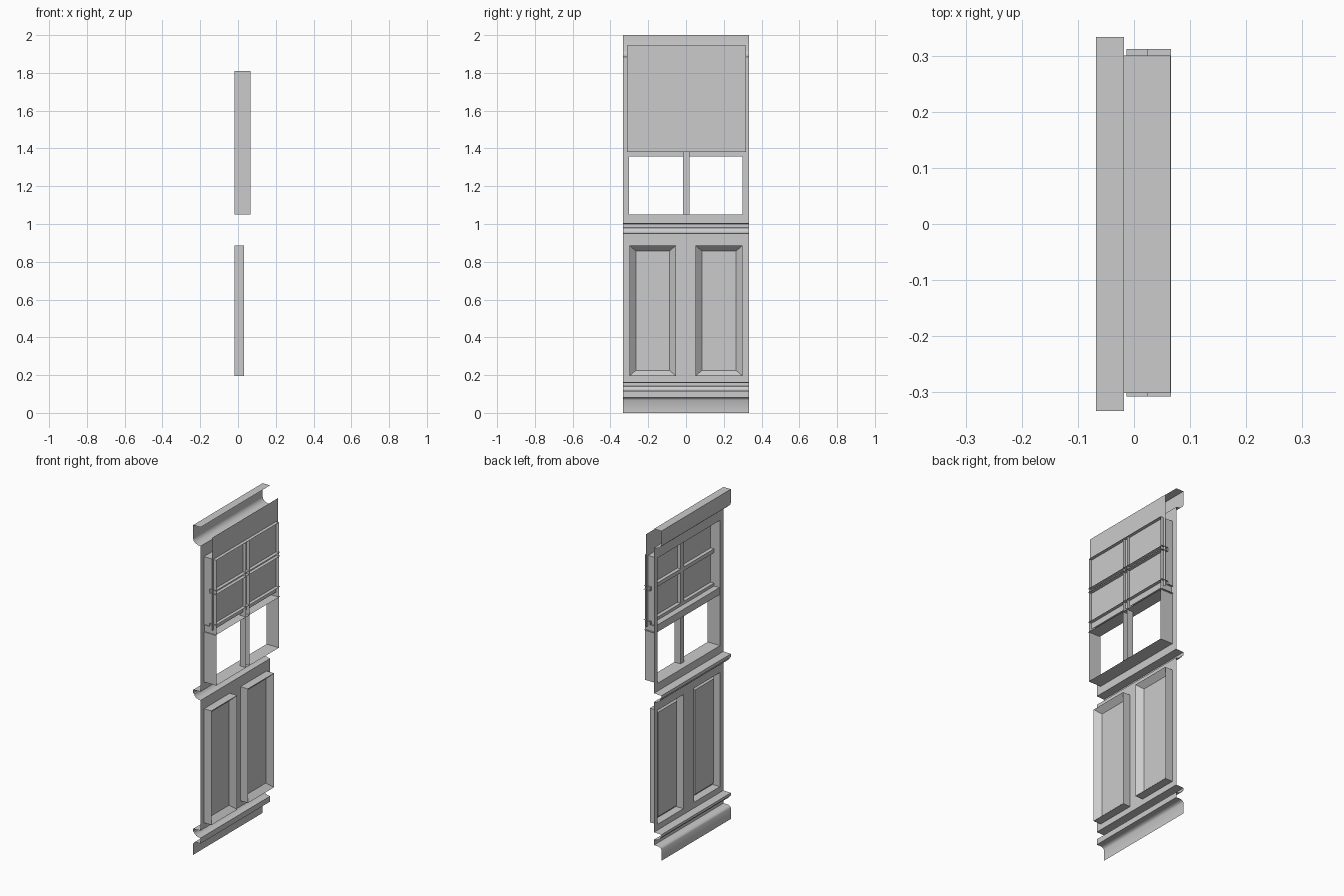
import bpy, bmesh

if "Cube" in bpy.data.objects:
    bpy.data.objects.remove(bpy.data.objects["Cube"])

WALL, OUT = -0.018, -0.068      # wall sheet and moulding faces (x)
HALF = 0.333                    # half width (y)


def finish(name, bm, smooth=False):
    bmesh.ops.remove_doubles(bm, verts=bm.verts, dist=1e-5)
    bmesh.ops.recalc_face_normals(bm, faces=bm.faces)
    me = bpy.data.meshes.new(name)
    bm.to_mesh(me)
    bm.free()
    ob = bpy.data.objects.new(name, me)
    bpy.context.collection.objects.link(ob)
    if smooth:
        bpy.ops.object.select_all(action='DESELECT')
        bpy.context.view_layer.objects.active = ob
        ob.select_set(True)
        bpy.ops.object.shade_smooth_by_angle(angle=0.6)
    return ob


def quad(bm, *pts):
    bm.faces.new([bm.verts.new(p) for p in pts])


def sweep(name, profile, y0=-HALF, y1=HALF, smooth=False):
    """Open (x, z) profile pulled along y."""
    bm = bmesh.new()
    for (xa, za), (xb, zb) in zip(profile, profile[1:]):
        quad(bm, (xa, y0, za), (xb, y0, zb), (xb, y1, zb), (xa, y1, za))
    return finish(name, bm, smooth)


def sheet(name, x, ys, zs, holes=()):
    """Flat wall sheet split at ys and zs, leaving out the hole cells."""
    bm = bmesh.new()
    for i in range(len(ys) - 1):
        for j in range(len(zs) - 1):
            if (i, j) not in holes:
                quad(bm, (x, ys[i], zs[j]), (x, ys[i + 1], zs[j]),
                     (x, ys[i + 1], zs[j + 1]), (x, ys[i], zs[j + 1]))
    return finish(name, bm)


def rings(name, loops, cap=False):
    """Bridge rectangles given as (x, y0, y1, z0, z1)."""
    bm = bmesh.new()
    pts = [[(x, a, c), (x, b, c), (x, b, d), (x, a, d)] for x, a, b, c, d in loops]
    for p, q in zip(pts, pts[1:]):
        for k in range(4):
            n = (k + 1) % 4
            quad(bm, p[k], p[n], q[n], q[k])
    if cap:
        quad(bm, *pts[-1])
    return finish(name, bm)


# mouldings, bottom to top
sweep("skirting", [(OUT, 0), (OUT, 0.068), (-0.062, 0.077), (-0.05, 0.082), (WALL, 0.082)], smooth=True)


def ledge(name, z0, z1):
    h = z1 - z0
    sweep(name, [(WALL, z0), (-0.032, z0 + 0.03 * h), (-0.047, z0 + 0.14 * h),
                 (-0.057, z0 + 0.32 * h), (-0.061, z0 + 0.55 * h), (OUT, z0 + 0.6 * h),
                 (OUT, z1 - 0.04 * h), (WALL, z1)], smooth=True)


ledge("dado_rail", 0.115, 0.16)
ledge("window_sill", 0.95, 1.003)
sweep("cornice", [(WALL, 1.885), (-0.036, 1.887), (-0.052, 1.894), (-0.064, 1.905),
                  (OUT, 1.918), (OUT, 2.0), (WALL, 2.0)], smooth=True)

# wall sheets between the mouldings
sheet("base_strip", WALL, [-HALF, HALF], [0.082, 0.115])
sheet("lower_wall", WALL, [-HALF, -0.3, -0.053, 0.05, 0.3, HALF],
      [0.16, 0.195, 0.887, 0.95], {(1, 1), (3, 1)})
sheet("upper_wall", WALL, [-HALF, -0.301, 0.3, HALF], [1.003, 1.05, 1.81, 1.885], {(1, 1)})

# raised panels set in deep grooves
for side, a, b in (("left", -0.3, -0.053), ("right", 0.05, 0.3)):
    rings(side + "_panel", [(WALL, a, b, 0.195, 0.887), (0.032, a, b, 0.195, 0.887),
                            (0.0, a + 0.034, b - 0.034, 0.225, 0.857)], cap=True)

# window reveal and glazing bars, open at the back
BACK = 0.065
rings("window_reveal", [(WALL, -0.301, 0.3, 1.05, 1.81), (BACK, -0.301, 0.3, 1.05, 1.81)])
bm = bmesh.new()
path = [(BACK, -0.016), (0.023, -0.016), (0.023, 0.018), (BACK, 0.018)]
for (xa, ya), (xb, yb) in zip(path, path[1:]):
    quad(bm, (xa, ya, 1.05), (xb, yb, 1.05), (xb, yb, 1.81), (xa, ya, 1.81))
finish("mullion", bm)
sweep("crossbar", [(0.066, 1.603), (0.023, 1.603), (0.023, 1.626), (0.066, 1.626)], -0.307, 0.312)
sweep("meeting_rail", [(BACK, 1.357), (-0.013, 1.357), (-0.013, 1.4), (0.023, 1.4),
                       (0.023, 1.418), (0.066, 1.418)], -0.307, 0.312)

# blind behind the upper panes
sheet("blind", 0.045, [-0.313, 0.318], [1.382, 1.945])
